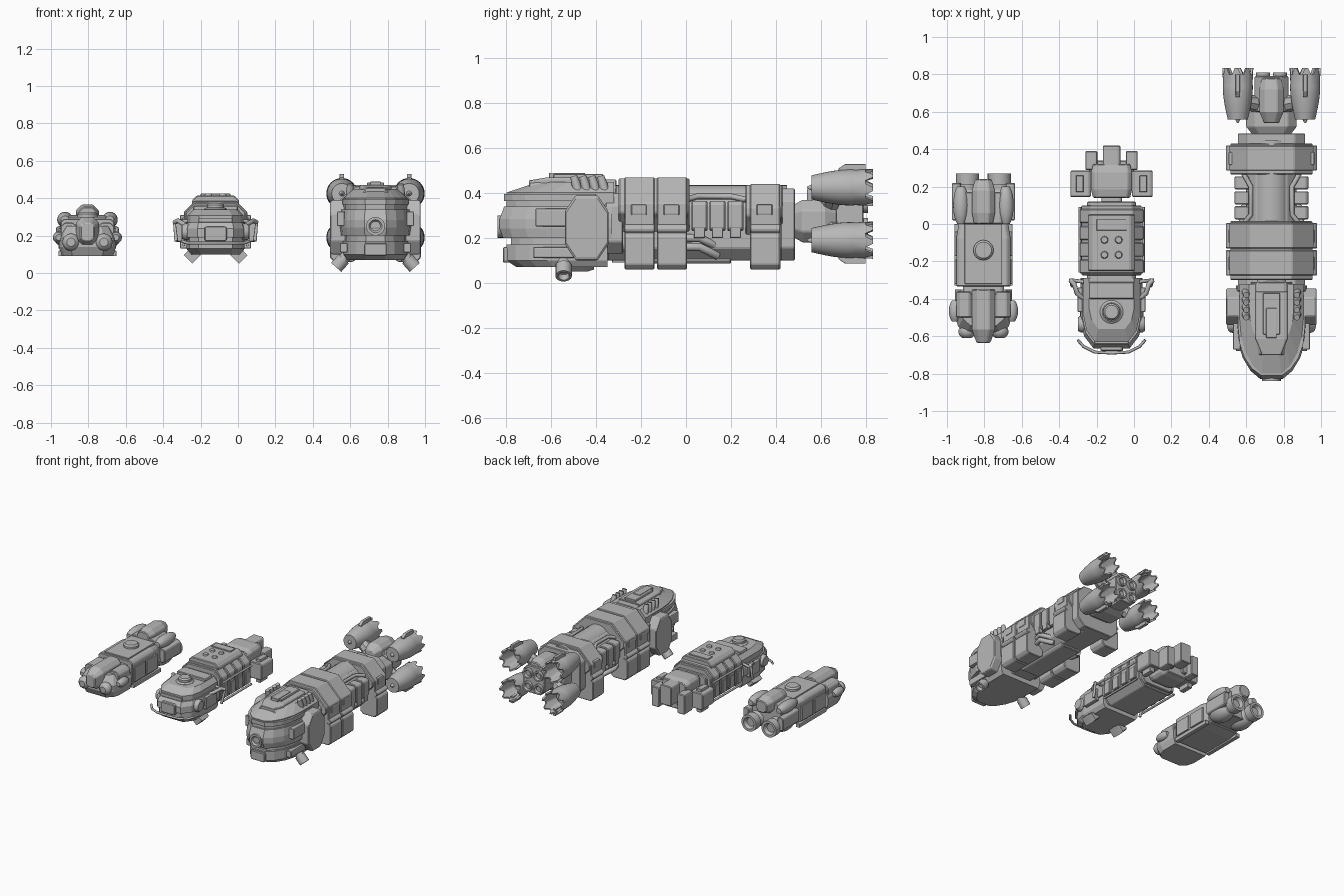
import bpy, bmesh, math
from mathutils import Vector

if "Cube" in bpy.data.objects:
    bpy.data.objects.remove(bpy.data.objects["Cube"])

grey = bpy.data.materials.new("hull_grey")
grey.use_nodes = True
grey.diffuse_color = (.48, .48, .48, 1)
grey.node_tree.nodes["Principled BSDF"].inputs["Base Color"].default_value = grey.diffuse_color


def place(name, data):
    """Add an object on the centre line of the current ship."""
    data.materials.append(grey)
    part = bpy.data.objects.new(name, data)
    bpy.context.collection.objects.link(part)
    part.location.x = ship_x
    return part


def skin(name, rings, mirror=False, smooth=False, bevel=0):
    """Join rings of points into a closed solid."""
    bm = bmesh.new()
    rows = [[bm.verts.new(point) for point in ring] for ring in rings]
    for near, far in zip(rows, rows[1:]):
        for i in range(len(near)):
            bm.faces.new((near[i - 1], near[i], far[i], far[i - 1]))
    bm.faces.new(rows[0])
    bm.faces.new(rows[-1])
    bmesh.ops.recalc_face_normals(bm, faces=bm.faces)
    mesh = bpy.data.meshes.new(name)
    bm.to_mesh(mesh)
    bm.free()
    part = place(name, mesh)
    if bevel:
        edge = part.modifiers.new("bevel", "BEVEL")
        edge.width, edge.segments, edge.limit_method = bevel, 1, "ANGLE"
    if mirror:
        part.modifiers.new("mirror", "MIRROR")
    if smooth:
        bpy.ops.object.select_all(action="DESELECT")
        part.select_set(True)
        bpy.context.view_layer.objects.active = part
        bpy.ops.object.shade_smooth_by_angle(angle=math.radians(35))


def box(name, half, y, z, x=0, chamfer=.2, nose=1, tail=1, straight=False, bevel=.005):
    """Chamfered box along y with tapered ends; off-centre boxes are mirrored."""
    middle, tall, inset = sum(z) / 2, (z[1] - z[0]) / 2, (y[1] - y[0]) / 4
    stations = [(y[0], nose), (y[1], tail)]
    if nose != 1:
        stations.insert(1, (y[0] + inset, 1))
    if tail != 1:
        stations.insert(-1, (y[1] - inset, 1))
    rings = []
    for along, scale in stations:
        w, h = half * (1 if straight else scale), tall * scale
        cut = chamfer * min(w, h)
        corner = [(w, h - cut), (w - cut, h)]
        upper = corner + [(-a, b) for a, b in reversed(corner)]
        outline = upper + [(-a, -b) for a, b in upper]
        rings.append([(x + a, along, middle + b) for a, b in outline])
    skin(name, rings, mirror=x != 0, bevel=bevel)


def deck(name, half, front, back, z, base=1, crown=1, step=18, blunt=.4):
    """Rounded nose plan stacked upward, drawn in at its base and crown."""
    angles = [math.radians(a) for a in range(0, 80, step)]
    reach = math.sin(angles[-1])
    plan = [(math.cos(a), blunt + (1 - blunt) * math.sin(a) / reach) for a in angles]
    plan = [(1, 0)] + plan
    plan += [(-a, b) for a, b in reversed(plan)]
    layers = [(0, base), (.3, 1), (.6, 1), (1, crown)]
    skin(name, [[(a * half * s, back + b * (front - back) * s, z[0] + t * (z[1] - z[0]))
                 for a, b in plan] for t, s in layers])


def rod(name, start, end, profile, sides=20, teeth=0):
    """Turned part; profile holds (fraction along, radius)."""
    start, run = Vector(start), Vector(end) - Vector(start)
    turn = run.to_track_quat("Z", "Y")
    rings = []
    for t, radius in profile:
        ring = []
        for i in range(sides):
            angle = math.tau * i / sides
            reach = t + (teeth if t == 1 and i % 4 < 2 else 0)
            ring.append(start + run * reach + turn @ Vector((radius * math.cos(angle), radius * math.sin(angle), 0)))
        rings.append(ring)
    skin(name, rings, mirror=start.x > 0, smooth=True)


def pipe(name, points, radius):
    """Bent tube on both sides."""
    curve = bpy.data.curves.new(name, "CURVE")
    curve.dimensions, curve.bevel_depth = "3D", radius
    curve.bevel_resolution, curve.use_fill_caps = 2, True
    for side in (1, -1):
        spline = curve.splines.new("POLY")
        spline.points.add(len(points) - 1)
        for point, (x, y, z) in zip(spline.points, points):
            point.co = (side * x, y, z, 1)
    place(name, curve)


# Turned profiles
def cap(r):
    return [(0, r), (.7, r), (1, r * .8)]


def pod(r):
    return [(t / 8, r * math.sin(math.pi * (t + .5) / 9) ** .4) for t in range(9)]


def muzzle(r):
    return [(0, r * .8), (.5, r * .8), (.5, r), (1, r), (1, r * .7), (.8, r * .5)]


def bell(r):
    swell = [(t / 8, r * (.65 + .32 * math.sin(math.pi * t / 12))) for t in range(7)]
    return swell + [(.8, r * .95), (1, r), (1, r * .85), (.6, r * .6)]


# ---------------- Large ship: layered nose ----------------
ship_x = .735
deck("large_jaw", half=.175, front=-.8, back=-.35, z=(.07, .17), base=.9)
deck("large_mouth_recess", half=.165, front=-.78, back=-.35, z=(.16, .22))
deck("large_nose_band", half=.19, front=-.83, back=-.33, z=(.2, .34), base=.97, crown=.96)
deck("large_crown", half=.17, front=-.8, back=-.32, z=(.33, .45), crown=.7)
deck("large_brow", half=.178, front=-.81, back=-.4, z=(.365, .395))
box("large_roof_base", half=.11, y=(-.7, -.31), z=(.36, .46), chamfer=.7, nose=.7)
box("large_roof_plate", half=.085, y=(-.7, -.36), z=(.4, .47), nose=.6)
box("large_roof_spine", half=.045, y=(-.59, -.37), z=(.45, .485))
box("large_roof_slot", half=.028, y=(-.61, -.45), z=(.46, .49))
rod("large_nose_lamp", (0, -.78, .25), (0, -.84, .25), muzzle(.05))
box("large_chin_plate", half=.06, y=(-.815, -.7), z=(.09, .16))
box("large_cheek_rail", x=.185, half=.02, y=(-.67, -.5), z=(.25, .33))
box("large_cheek_lower", x=.17, half=.02, y=(-.68, -.5), z=(.11, .16))
box("large_side_shield", x=.2, half=.042, y=(-.54, -.345), z=(.1, .39), nose=.5, tail=.5, straight=True)
for i in range(4):
    y = -.5 + i * .04
    rod("large_roof_tube", (.14, y + .03, .37), (.135, y, .475), cap(.02), sides=12)
rod("large_chin_gun", (.13, -.545, .12), (.21, -.545, .03), muzzle(.037), sides=14)

# Large ship: core, collars and side fittings
box("large_neck", half=.18, y=(-.36, -.28), z=(.13, .4), chamfer=.4)
box("large_core", half=.135, y=(-.35, .48), z=(.1, .4), chamfer=.4)
rod("large_spine_tube", (0, -.34, .335), (0, .45, .335), [(0, .1), (1, .1)], sides=28)
for start, top in ((-.275, .47), (-.13, .47), (.285, .44)):
    span = (start, start + .135)
    inner = (start + .03, start + .1)
    box("large_collar", half=.225, y=span, z=(.12, top), chamfer=.65)
    box("large_collar_foot", x=.17, half=.073, y=span, z=(.06, .23), chamfer=.3)
    box("large_collar_clamp", x=.225, half=.018, y=span, z=(.22, .26), chamfer=.8)
    box("large_collar_pad", x=.2, half=.03, y=inner, z=(.3, .35))
box("large_front_strap", half=.22, y=(-.3, .015), z=(.2, .465), chamfer=.85)
box("large_rear_strap", half=.22, y=(.265, .43), z=(.2, .435), chamfer=.85)
box("large_rear_plate", half=.18, y=(.42, .485), z=(.1, .42), chamfer=.35)
for i in range(3):
    y = .025 + i * .08
    box("large_side_crate", x=.155, half=.042, y=(y, y + .07), z=(.23, .365), chamfer=.3)
    box("large_crate_cap", x=.18, half=.016, y=(y + .01, y + .06), z=(.2, .28))
for z in (.16, .2):
    pipe("large_hose", [(.15, 0, z), (.17, .06, z), (.11, .14, z - .04)], radius=.018)
pipe("large_top_hose", [(.15, 0, .37), (.11, .05, .385), (.11, .2, .385), (.15, .27, .37)], radius=.013)
box("large_belly_tank", half=.09, y=(-.25, .2), z=(.085, .15), chamfer=.5)

# Large ship: tail block and serrated engines
box("large_tail_block", half=.135, y=(.47, .67), z=(.18, .37), chamfer=.5, nose=.7, tail=.8)
box("large_tail_boom", half=.09, y=(.6, .79), z=(.2, .41), chamfer=.4)
box("large_tail_fairing", half=.065, y=(.54, .78), z=(.3, .45), chamfer=.5, nose=.6, tail=.8)
side = .18
for z, up in ((.425, 1), (.19, -1)):
    heart, fin = .3 + up * .05, z + up * .08
    rod("large_engine", (side, .56, z), (side, .8, z), bell(.083), sides=32, teeth=.14)
    rod("large_engine_spike", (side, .54, z), (side, .58, z), [(0, .004), (1, .025)], sides=10)
    box("large_engine_fin", x=side, half=.012, y=(.68, .8), z=(fin - .025, fin + .025), nose=.2, straight=True)
    rod("large_engine_strut", (.07, .64, heart), (side, .66, z), [(0, .045), (1, .04)], sides=8)
    rod("large_inner_nozzle", (.045, .74, heart), (.045, .81, heart), muzzle(.038), sides=16)

# ---------------- Medium ship: cabin ----------------
ship_x = -.12
deck("medium_cabin_base", half=.155, front=-.65, back=-.29, z=(.1, .2), base=.88, step=27, blunt=.6)
deck("medium_cabin", half=.165, front=-.665, back=-.29, z=(.19, .27), crown=.94, step=27, blunt=.6)
deck("medium_cabin_roof", half=.15, front=-.63, back=-.29, z=(.26, .34), crown=.8, step=27, blunt=.6)
rod("medium_turret", (0, -.47, .32), (0, -.47, .35), cap(.062), sides=24)
rod("medium_turret_top", (0, -.47, .34), (0, -.47, .375), cap(.045), sides=24)
box("medium_roof_block", half=.12, y=(-.4, -.31), z=(.3, .36))
box("medium_nose_plate", half=.06, y=(-.68, -.6), z=(.17, .25))
box("medium_visor", half=.09, y=(-.64, -.54), z=(.27, .295))
pipe("medium_bumper", [(.18, -.62, .17), (.15, -.655, .16), (.09, -.685, .16), (0, -.69, .16)], radius=.008)
rod("medium_cheek_pod", (.13, -.535, .22), (.18, -.535, .22), cap(.045))
box("medium_cheek_panel", x=.165, half=.016, y=(-.47, -.34), z=(.17, .26))
pipe("medium_horn", [(.15, -.4, .25), (.185, -.37, .27), (.2, -.32, .28), (.22, -.3, .27)], radius=.013)
pipe("medium_horn_bar", [(.14, -.31, .28), (.22, -.3, .27), (.21, -.33, .17)], radius=.01)
rod("medium_skid_leg", (.08, -.46, .13), (.13, -.46, .09), cap(.025), sides=8)
rod("medium_skid", (.125, -.51, .095), (.125, -.41, .095), cap(.045), sides=4)

# Medium ship: ribbed body
box("medium_neck", half=.13, y=(-.3, .12), z=(.13, .34))
box("medium_body", half=.16, y=(-.275, .1), z=(.115, .375), chamfer=.4)
for i in range(4):
    y = -.265 + i * .09
    box("medium_body_rib", half=.17, y=(y, y + .075), z=(.125, .385), chamfer=.45)
    box("medium_side_panel", x=.165, half=.012, y=(y + .01, y + .065), z=(.17, .26))
box("medium_roof_plate", half=.125, y=(-.25, .05), z=(.33, .415), chamfer=.6)
box("medium_roof_vent", half=.08, y=(-.035, .025), z=(.4, .424))
for y in (-.085, -.165):
    rod("medium_roof_hatch", (.038, y, .4), (.038, y, .425), cap(.02), sides=16)
for z in (.15, .29):
    pipe("medium_side_rail", [(.17, -.26, z), (.17, .09, z)], radius=.008)

# Medium ship: tail
box("medium_tail_neck", half=.055, y=(.08, .17), z=(.17, .31))
box("medium_tail_block", half=.11, y=(.14, .32), z=(.13, .36), nose=.9, tail=.9)
box("medium_tail_boom", half=.047, y=(.3, .42), z=(.2, .35))
box("medium_tail_pod", x=.165, half=.055, y=(.145, .285), z=(.165, .29))
box("medium_tail_pod_strut", x=.17, half=.02, y=(.17, .26), z=(.13, .31))
box("medium_thruster", x=.108, half=.032, y=(.29, .39), z=(.15, .3))
box("medium_thruster_mount", x=.08, half=.04, y=(.26, .34), z=(.17, .27))

# ---------------- Small ship: nose ----------------
ship_x = -.805
deck("small_nose_base", half=.152, front=-.59, back=-.35, z=(.09, .25), base=.9, crown=.8, step=27, blunt=.6)
box("small_canopy", half=.062, y=(-.635, -.35), z=(.14, .3), chamfer=.5, nose=.6)
box("small_shoulder", x=.1, half=.045, y=(-.5, -.36), z=(.17, .27), chamfer=.5)
rod("small_head_lamp", (.088, -.54, .165), (.088, -.61, .165), pod(.046))
rod("small_cheek_pod", (.153, -.52, .19), (.153, -.41, .19), pod(.032), sides=14)
rod("small_nose_mast", (0, -.56, .25), (0, -.56, .3), cap(.006), sides=8)
box("small_neck", half=.11, y=(-.38, -.3), z=(.12, .26))

# Small ship: body
box("small_body", half=.145, y=(-.335, .01), z=(.1, .29), tail=.9)
box("small_body_roof", half=.1, y=(-.32, 0), z=(.28, .3))
rod("small_hatch", (0, -.14, .29), (0, -.14, .325), cap(.054), sides=24)
for y in (-.32, -.17):
    box("small_side_panel", x=.143, half=.011, y=(y, y + .13), z=(.13, .24))
box("small_side_skid", x=.14, half=.016, y=(-.33, 0), z=(.09, .12))

# Small ship: engines
box("small_engine_mount", half=.13, y=(0, .17), z=(.12, .31), chamfer=.4)
box("small_tail_hump", half=.062, y=(0, .24), z=(.24, .365), chamfer=.5, nose=.8, tail=.7)
rod("small_main_engine", (.085, 0, .165), (.085, .2, .165), pod(.073), sides=24)
rod("small_main_nozzle", (.085, .15, .165), (.085, .27, .165), muzzle(.062), sides=24)
rod("small_upper_pod", (.12, 0, .285), (.12, .2, .285), pod(.042))
box("small_engine_bracket", x=.145, half=.024, y=(.02, .22), z=(.15, .25), chamfer=.4)
